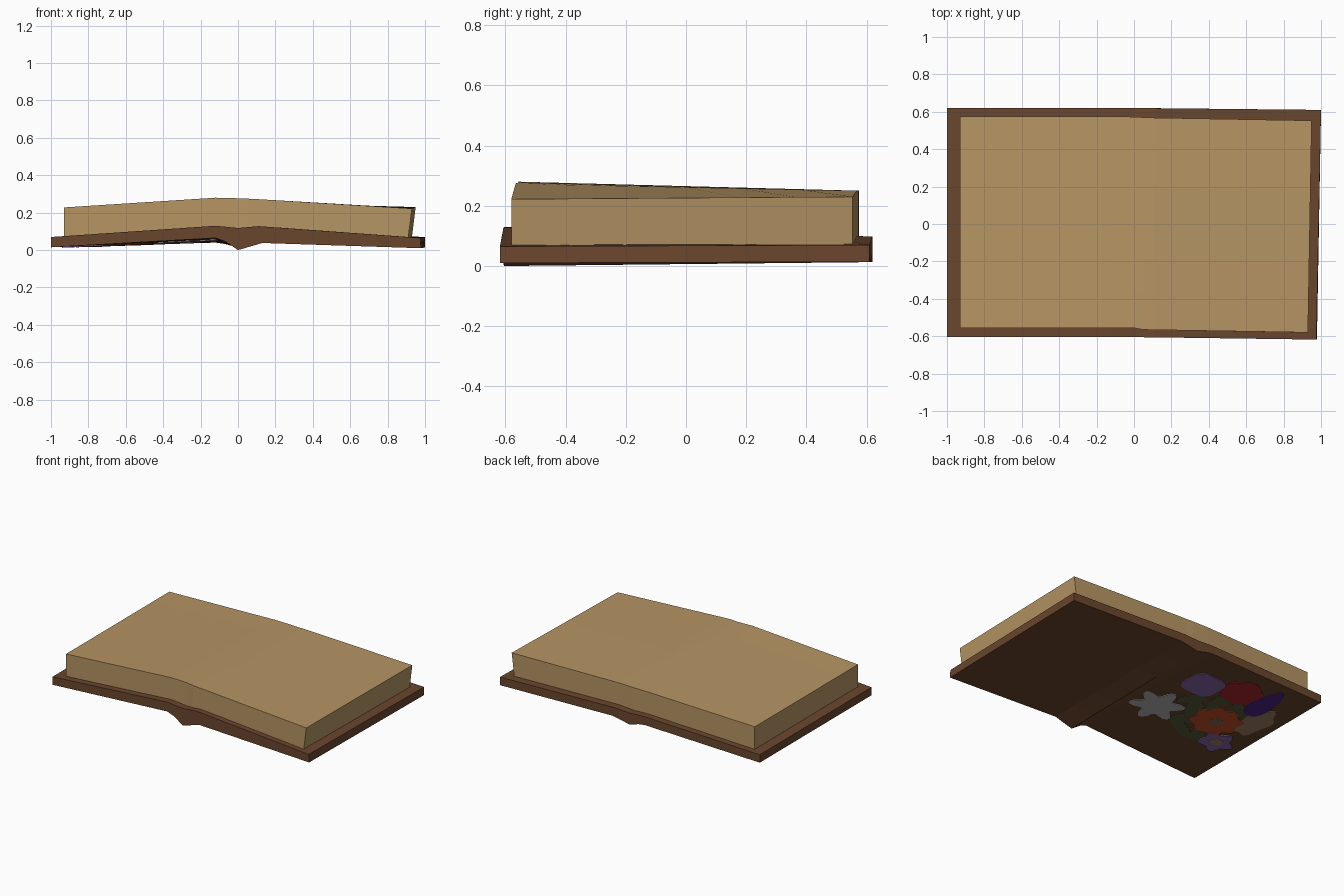
import bpy, bmesh, math

if "Cube" in bpy.data.objects:
    bpy.data.objects.remove(bpy.data.objects["Cube"])


def srgb(r, g, b):
    lin = [(c / 255 / 12.92) if c <= 10 else ((c / 255 + 0.055) / 1.055) ** 2.4 for c in (r, g, b)]
    return (*lin, 1.0)


def material(name, *rgb):
    m = bpy.data.materials.new(name)
    m.diffuse_color = srgb(*rgb)
    m.use_nodes = True
    m.node_tree.nodes["Principled BSDF"].inputs["Base Color"].default_value = m.diffuse_color
    return m


MATS = {n: material(n, *c) for n, c in {
    "leather brown": (106, 70, 45), "page tan": (182, 149, 100),
    "petal white": (182, 182, 184), "petal lilac": (138, 102, 170),
    "petal red": (172, 34, 46), "petal indigo": (78, 34, 138),
    "petal orange": (200, 80, 40), "petal beige": (164, 130, 98),
    "leaf green": (90, 92, 60), "flower centre": (128, 112, 84)}.items()}


def finish(bm, name, mat):
    bmesh.ops.recalc_face_normals(bm, faces=bm.faces)
    me = bpy.data.meshes.new(name)
    bm.to_mesh(me)
    bm.free()
    me.materials.append(MATS[mat])
    ob = bpy.data.objects.new(name, me)
    bpy.context.collection.objects.link(ob)
    return ob


def lerp(a, b, t):
    return a + (b - a) * t


def slab(name, front, back, y_front, y_back, mat, steps=6):
    """Loft between two profiles; each profile row is (x_low, z_low, x_high, z_high)."""
    bm = bmesh.new()
    rings = []
    for s in range(steps + 1):
        t = s / steps
        low, high = [], []
        for i, (f, b) in enumerate(zip(front, back)):
            xl, zl, xh, zh = [lerp(p, q, t) for p, q in zip(f, b)]
            y = lerp(y_front[i], y_back[i], t)
            low.append(bm.verts.new((xl, y, zl)))
            high.append(bm.verts.new((xh, y, zh)))
        rings.append((low, high))
    n = len(front)
    for low, high in (rings[0], rings[-1]):          # front and back caps
        for i in range(n - 1):
            bm.faces.new((low[i], low[i + 1], high[i + 1], high[i]))
    for (l0, h0), (l1, h1) in zip(rings, rings[1:]):
        for i in range(n - 1):
            bm.faces.new((l0[i], l1[i], l1[i + 1], l0[i + 1]))
            bm.faces.new((h0[i], h0[i + 1], h1[i + 1], h1[i]))
        for i in (0, n - 1):
            bm.faces.new((l0[i], h0[i], h1[i], l1[i]))
    return finish(bm, name, mat)


# Cover: two boards with a V-shaped spine that is deeper at the front
slab("cover",
     [(-1, .015, -1, .07), (-.12, .065, -.12, .13), (-.07, .047, -.07, .125),
      (0, 0, 0, .118), (.13, .038, .11, .128), (.978, .01, .975, .065)],
     [(-1, .015, -1, .07), (-.12, .04, -.12, .098), (-.07, .033, -.07, .096),
      (0, .013, 0, .092), (.13, .038, .11, .098), (1, .014, 1, .07)],
     [-.605, -.605, -.605, -.605, -.606, -.618],
     [.62, .62, .62, .62, .619, .61], "leather brown")

# Page block, gently arched over the spine
slab("page_block",
     [(-.93, .07, -.93, .228), (-.12, .12, -.12, .28), (0, .11, 0, .277),
      (.05, .11, .05, .275), (.11, .12, .11, .272), (.91, .065, .93, .222)],
     [(-.93, .07, -.93, .228), (-.12, .09, -.12, .25), (0, .085, 0, .25),
      (.05, .085, .05, .25), (.11, .09, .11, .25), (.93, .07, .95, .23)],
     [-.556, -.556, -.556, -.565, -.566, -.58],
     [.575, .575, .573, .57, .568, .553], "page tan")


def under(x, y):
    """Height of the left board's underside."""
    t = (y + .605) / 1.225
    return lerp(.015, lerp(.065, .04, t), (x + 1) / .88)


def blossom(name, mat, x, y, rx, ry, petals=5, depth=.2, turn=0, layer=1, sides=40):
    """Thin lobed plate on the underside of the left board."""
    bm = bmesh.new()
    rings, hubs = [], []
    for off in (.002, -.0015 - .0013 * layer):
        ring = []
        for k in range(sides):
            a = 2 * math.pi * k / sides
            r = 1 - depth + depth * math.cos(petals * a)
            px, py = rx * r * math.cos(a), ry * r * math.sin(a)
            c, s = math.cos(turn), math.sin(turn)
            qx, qy = x + px * c - py * s, y + px * s + py * c
            ring.append(bm.verts.new((qx, qy, under(qx, qy) + off)))
        rings.append(ring)
        hubs.append(bm.verts.new((x, y, under(x, y) + off)))
    for k in range(sides):
        j = (k + 1) % sides
        bm.faces.new((rings[0][k], rings[0][j], rings[1][j], rings[1][k]))
        for ring, hub in zip(rings, hubs):
            bm.faces.new((hub, ring[k], ring[j]))
    return finish(bm, name, mat)


# Green leaves behind the bouquet: x, y, length, width, direction
for i, (x, y, l, w, d) in enumerate([
        (-.55, -.2, .12, .05, .5), (-.67, -.18, .09, .05, 1.2), (-.47, .02, .13, .07, 1.0),
        (-.38, .11, .1, .05, 2.2), (-.53, .18, .12, .06, 1.4), (-.69, .21, .1, .05, .6),
        (-.5, -.1, .1, .06, 2.4), (-.14, -.02, .04, .02, .8)]):
    blossom(f"leaf_{i + 1}", "leaf green", x, y, l, w, 2, .08, d, 1, 16)

# Flowers
blossom("white_flower", "petal white", -.27, -.1, .18, .18, 6, .22, .5, 2)
blossom("lilac_flower", "petal lilac", -.32, .29, .14, .14, 4, .08, .8, 2)
blossom("red_flower", "petal red", -.56, .38, .14, .14, 5, .06, .3, 2)
blossom("indigo_flower", "petal indigo", -.75, .36, .19, .075, 3, .08, 1.57, 3)
blossom("orange_flower", "petal orange", -.66, .01, .17, .17, 8, .09, .2, 3)
blossom("beige_flower", "petal beige", -.85, .16, .19, .095, 5, .1, 1.6, 2)
blossom("small_lilac_flower", "petal lilac", -.82, -.18, .12, .12, 5, .15, .6, 3)

# Flower centres
blossom("orange_flower_centre", "flower centre", -.66, .01, .04, .04, 1, 0, 0, 4, 12)
blossom("small_lilac_centre", "petal beige", -.82, -.175, .045, .035, 1, 0, 0, 4, 12)
